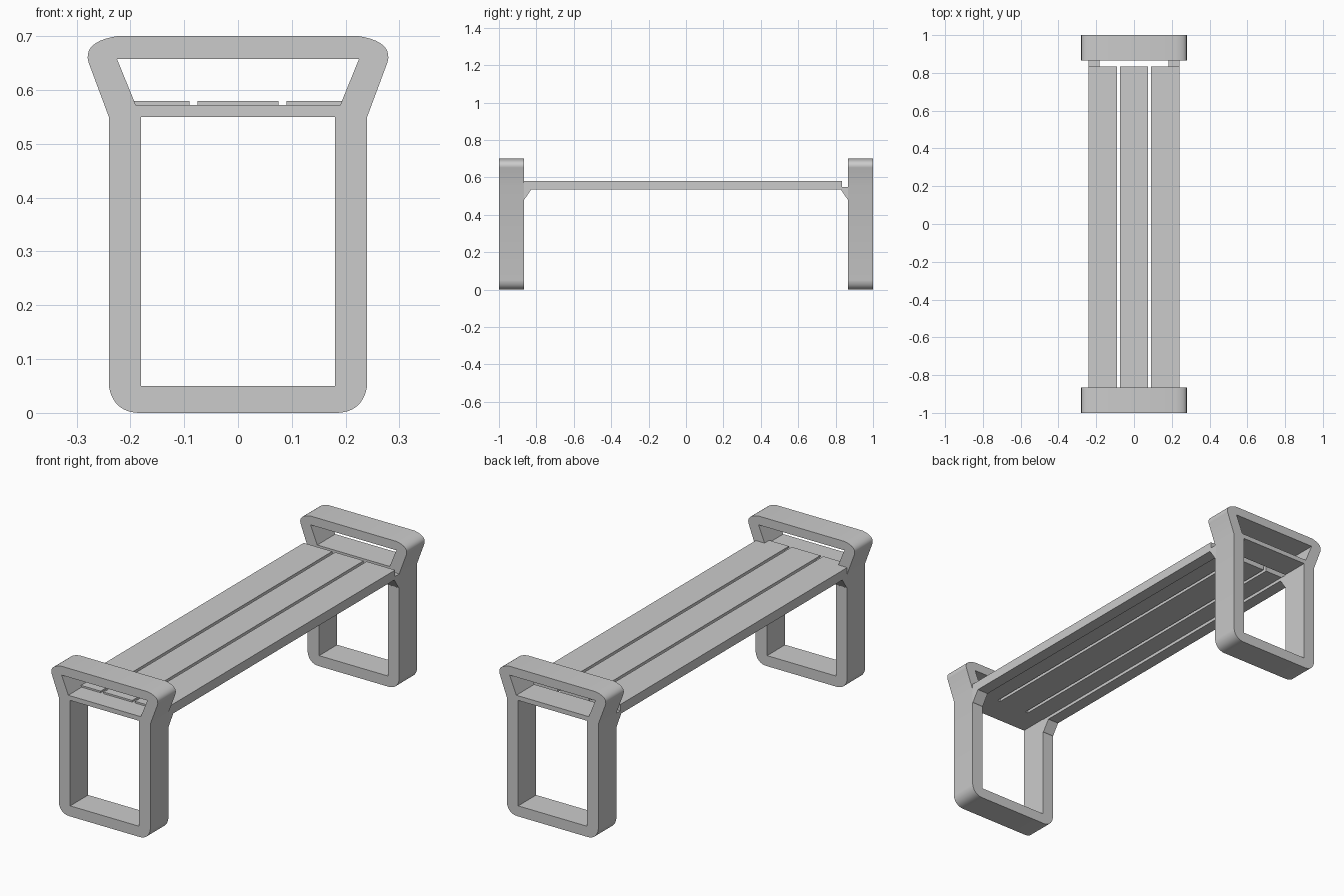
import bpy, bmesh
from mathutils import Vector, Matrix

if "Cube" in bpy.data.objects:
    bpy.data.objects.remove(bpy.data.objects["Cube"])


def link(name, mesh):
    ob = bpy.data.objects.new(name, mesh)
    bpy.context.collection.objects.link(ob)
    return ob


def smooth(ob):
    bpy.ops.object.select_all(action='DESELECT')
    ob.select_set(True)
    bpy.context.view_layer.objects.active = ob
    bpy.ops.object.shade_smooth_by_angle(angle=0.6)


def arc(a, c, b, n=10):
    a, c, b = Vector(a), Vector(c), Vector(b)
    pts = []
    for i in range(n + 1):
        t = i / n
        pts.append(tuple((1 - t) ** 2 * a + 2 * t * (1 - t) * c + t * t * b))
    return pts


def mirrored(half):
    return half + [(-x, z) for x, z in reversed(half)]


# End frame: rounded outer loop with a leg opening and an armrest opening
outer = mirrored(arc((0.185, 0), (0.232, 0.002), (0.24, 0.05))
                 + [(0.24, 0.55)]
                 + arc((0.278, 0.652), (0.288, 0.69), (0.225, 0.70)))
leg_hole = mirrored([(0.18, 0.05), (0.18, 0.55)])
arm_hole = mirrored([(0.19, 0.572), (0.225, 0.658)])


def end_frame(name, y):
    cu = bpy.data.curves.new(name + "_profile", 'CURVE')
    cu.dimensions = '2D'
    cu.fill_mode = 'BOTH'
    cu.extrude = 0.0675
    for loop in (outer, leg_hole, arm_hole):
        sp = cu.splines.new('POLY')
        sp.points.add(len(loop) - 1)
        for p, (x, z) in zip(sp.points, loop):
            p.co = (x, z, 0, 1)
        sp.use_cyclic_u = True
    tmp = link(name + "_curve", cu)
    mesh = bpy.data.meshes.new_from_object(tmp)
    bpy.data.objects.remove(tmp)
    mesh.transform(Matrix.Translation((0, y, 0)) @ Matrix.Rotation(1.5707963, 4, 'X'))
    bm = bmesh.new()
    bm.from_mesh(mesh)
    bmesh.ops.remove_doubles(bm, verts=bm.verts, dist=1e-5)
    bmesh.ops.recalc_face_normals(bm, faces=bm.faces)
    bm.to_mesh(mesh)
    bm.free()
    smooth(link(name, mesh))


end_frame("front_end_frame", -0.9325)
end_frame("back_end_frame", 0.9325)


def prism_x(name, profile, x0, x1):
    bm = bmesh.new()
    face = bm.faces.new([bm.verts.new((x0, y, z)) for y, z in profile])
    ext = bmesh.ops.extrude_face_region(bm, geom=[face])
    moved = [v for v in ext['geom'] if isinstance(v, bmesh.types.BMVert)]
    bmesh.ops.translate(bm, verts=moved, vec=(x1 - x0, 0, 0))
    bmesh.ops.recalc_face_normals(bm, faces=bm.faces)
    mesh = bpy.data.meshes.new(name)
    bm.to_mesh(mesh)
    bm.free()
    return link(name, mesh)


# Seat slats
y0, y1 = -0.90, 0.835
slat = [(y0, 0.55), (y1, 0.55), (y1, 0.58), (y0, 0.58)]
prism_x("left_slat", slat, -0.24, -0.09)
prism_x("middle_slat", slat, -0.075, 0.075)
prism_x("right_slat", slat, 0.09, 0.24)

# Side rails with gussets running down the legs
rail = [(-0.87, 0.48), (-0.862, 0.485), (-0.828, 0.535), (0.828, 0.535),
        (0.862, 0.485), (0.87, 0.48), (0.87, 0.55), (-0.87, 0.55)]
prism_x("left_rail", rail, -0.24, -0.182)
prism_x("right_rail", rail, 0.182, 0.24)
